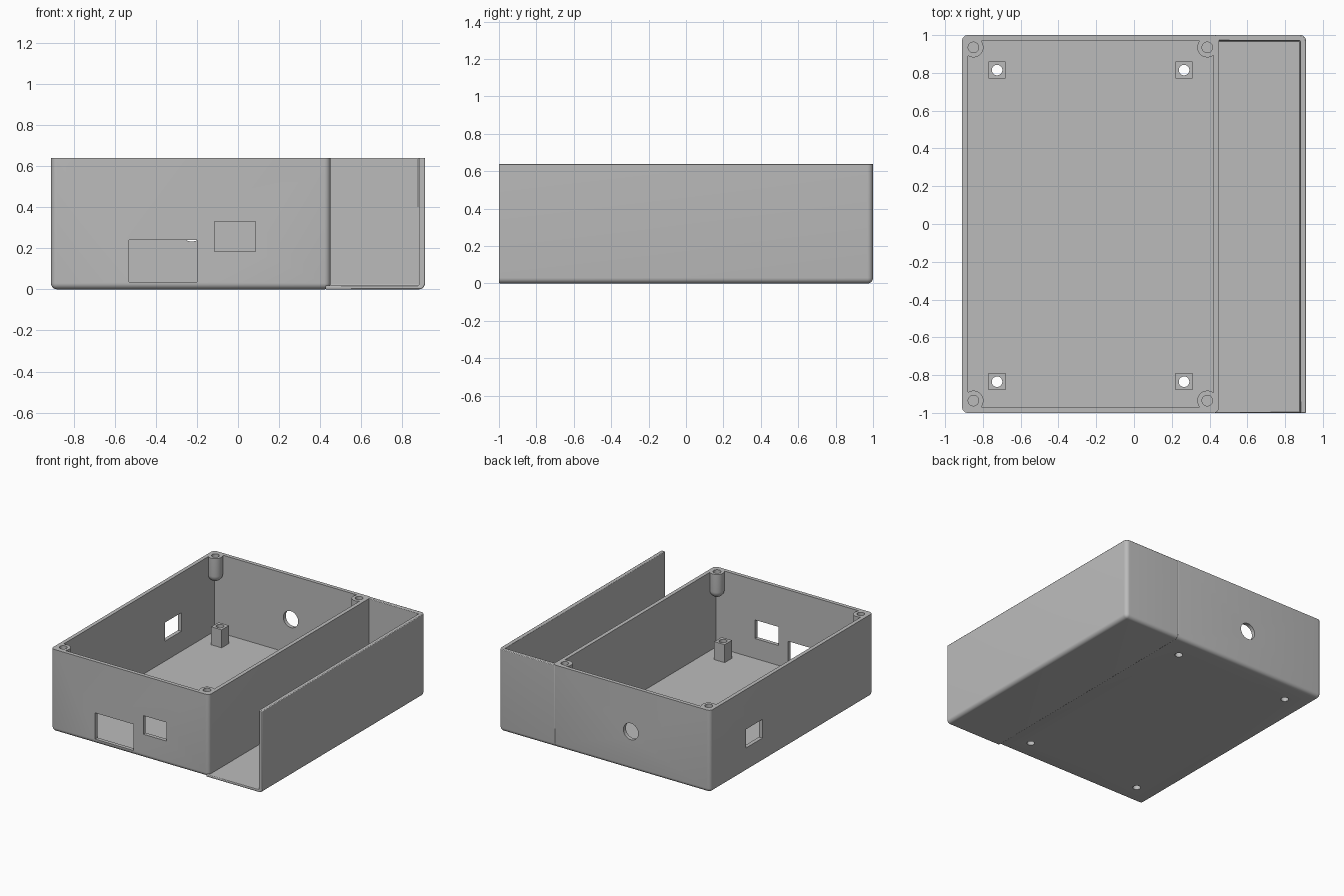
import bpy, bmesh
from mathutils import Matrix, Vector

old = bpy.data.objects.get("Cube")
if old:
    bpy.data.objects.remove(old, do_unlink=True)

# Main dimensions
LEFT, RIGHT, DIVIDER = -0.91, 0.91, 0.45
HEIGHT, WALL, ROUND = 0.64, 0.03, 0.03
BAY_FLOOR = 0.018
SCREW_R = 0.028

grey = bpy.data.materials.new("plastic_grey")
grey.use_nodes = True
COLOUR = (0.5, 0.5, 0.5, 1)
grey.diffuse_color = COLOUR
grey.node_tree.nodes["Principled BSDF"].inputs["Base Color"].default_value = COLOUR


def make(name, bm):
    mesh = bpy.data.meshes.new(name)
    bmesh.ops.recalc_face_normals(bm, faces=bm.faces)
    bm.to_mesh(mesh)
    bm.free()
    mesh.materials.append(grey)
    obj = bpy.data.objects.new(name, mesh)
    bpy.context.collection.objects.link(obj)
    return obj


def box(name, lo, hi, rounded=None):
    """Box between two corners; edges passing the rule are rounded."""
    lo, hi = Vector(lo), Vector(hi)
    bm = bmesh.new()
    bmesh.ops.create_cube(bm, size=1)
    if rounded:
        picked = [e for e in bm.edges
                  if rounded((e.verts[0].co + e.verts[1].co) / 2)]
    for v in bm.verts:
        v.co = (lo + hi) / 2 + v.co * (hi - lo)
    if rounded:
        bmesh.ops.bevel(bm, geom=picked, offset=ROUND, segments=6,
                        profile=0.5, affect='EDGES')
    return make(name, bm)


def cylinder(name, centre, radius, depth, axis='Z'):
    bm = bmesh.new()
    turn = Matrix.Rotation(1.5707963, 4, 'X') if axis == 'Y' else Matrix()
    bmesh.ops.create_cone(bm, cap_ends=True, segments=32, radius1=radius,
                          radius2=radius, depth=depth,
                          matrix=Matrix.Translation(centre) @ turn)
    return make(name, bm)


def activate(obj):
    bpy.ops.object.select_all(action='DESELECT')
    obj.select_set(True)
    bpy.context.view_layer.objects.active = obj


def cut(obj, *cutters):
    activate(obj)
    for cutter in cutters:
        mod = obj.modifiers.new("cut", 'BOOLEAN')
        mod.operation, mod.solver, mod.object = 'DIFFERENCE', 'EXACT', cutter
        bpy.ops.object.modifier_apply(modifier=mod.name)
        bpy.data.objects.remove(cutter, do_unlink=True)


def smooth(obj):
    activate(obj)
    bpy.ops.object.shade_smooth_by_angle(angle=0.6)


# Main case: rounded sides and base, hollowed from the top
case = box("main_case", (LEFT, -1, 0), (DIVIDER, 1, HEIGHT),
           lambda m: abs(m.z) < 0.1 or m.z < -0.4)
cut(case,
    box("hollow", (LEFT + WALL, -1 + WALL, WALL),
        (DIVIDER - WALL, 1 - WALL, 1)),
    # front sockets, left side socket, back cable hole
    box("large_socket", (-0.53, -1.1, 0.036), (-0.2, -0.9, 0.24)),
    box("small_socket", (-0.115, -1.1, 0.185), (0.085, -0.9, 0.33)),
    box("side_socket", (-1, 0.36, 0.185), (-0.8, 0.56, 0.33)),
    cylinder("cable_hole", (-0.225, 1, 0.297), 0.064, 0.3, 'Y'))

# Square standoffs with screw holes running through the floor
for x, side in ((-0.725, "right"), (0.265, "left")):
    for y, end in ((-0.835, "front"), (0.815, "back")):
        post = box(f"standoff_{end}_{side}", (x - 0.045, y - 0.045, 0.02),
                   (x + 0.045, y + 0.045, 0.17))
        for part in (post, case):
            cut(part, cylinder("screw_hole", (x, y, 0.1), SCREW_R, 0.4))
        smooth(post)
smooth(case)

# Round-bottomed lid screw bosses in the corners
for x, side in ((-0.85, "right"), (0.388, "left")):
    for y, end in ((-0.935, "front"), (0.935, "back")):
        bm = bmesh.new()
        bmesh.ops.create_uvsphere(bm, u_segments=32, v_segments=16,
                                  radius=0.053)
        bmesh.ops.bisect_plane(bm, geom=bm.verts[:] + bm.edges[:] + bm.faces[:],
                               plane_co=(0, 0, 0), plane_no=(0, 0, 1),
                               clear_outer=True)
        rim = [e for e in bm.edges if e.is_boundary]
        new = bmesh.ops.extrude_edge_only(bm, edges=rim)["geom"]
        for v in new:
            if isinstance(v, bmesh.types.BMVert):
                v.co.z = HEIGHT - 0.5
        bmesh.ops.holes_fill(bm, edges=[e for e in bm.edges if e.is_boundary])
        bmesh.ops.translate(bm, verts=bm.verts, vec=(x, y, 0.5))
        boss = make(f"screw_boss_{end}_{side}", bm)
        cut(boss, cylinder("screw_hole", (x, y, 0.6), SCREW_R, 0.2))
        smooth(boss)

# Open side bay: floor, outer wall and back wall
bay = box("side_bay", (DIVIDER - 0.025, -1, 0), (RIGHT, 1, HEIGHT),
          lambda m: (m.x > 0.4) + (m.y > 0.4) + (m.z < -0.4) > 1)
cut(bay, box("bay_hollow", (0, -2, BAY_FLOOR), (RIGHT - WALL, 1 - WALL, 1)))
soft = bay.modifiers.new("soft_edges", 'BEVEL')
soft.width, soft.segments = 0.005, 2
soft.limit_method, soft.angle_limit = 'ANGLE', 1.0
smooth(bay)
